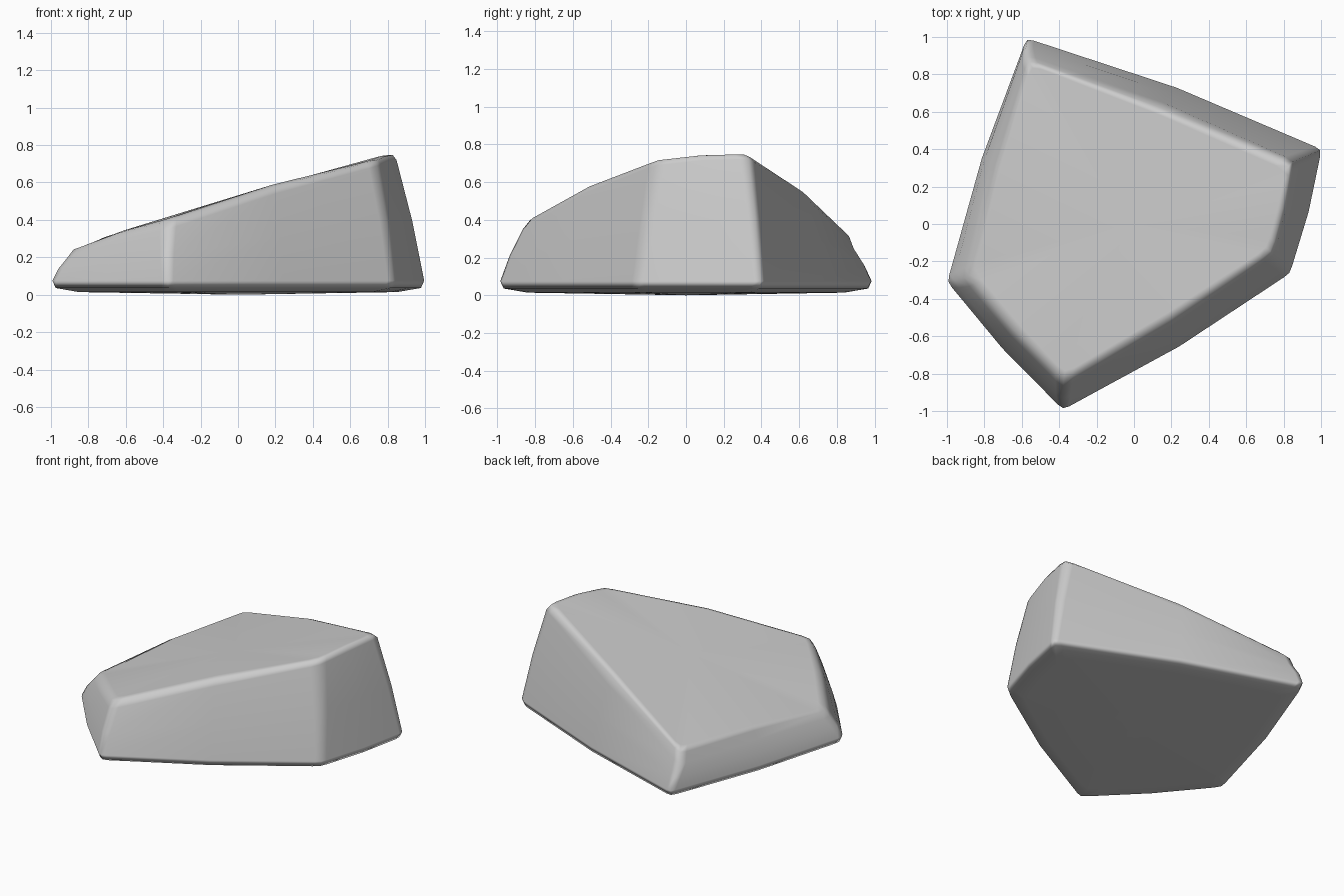
import bpy, bmesh
from mathutils import Vector

cube = bpy.data.objects.get("Cube")
if cube:
    bpy.data.objects.remove(cube, do_unlink=True)

# Five corners of the boulder, counterclockwise, at three levels
BASE = [(-1.0, -0.31, 0), (-0.38, -0.995, 0), (0.835, -0.265, 0), (1.005, 0.4, 0), (-0.575, 0.995, 0)]
LOWER = [(-0.92, -0.29, 0.2), (-0.38, -0.88, 0.35), (0.75, -0.17, 0.69), (0.86, 0.34, 0.725), (-0.58, 0.91, 0.23)]
UPPER = [(-0.85, -0.26, 0.25), (-0.37, -0.8, 0.41), (0.71, -0.13, 0.72), (0.81, 0.29, 0.75), (-0.55, 0.85, 0.33)]


def ring(corners, scale=1.0, lift=0.0, chamfer=0.04, bulge=0.02, arch=0.0):
    """Softened pentagon: rounded corners and slightly bowed sides."""
    pts = [Vector((x * scale, y * scale, z + lift)) for x, y, z in corners]
    out = []
    for i, p in enumerate(pts):
        before, after = pts[i - 1], pts[(i + 1) % len(pts)]
        to_prev, to_next = (before - p).normalized(), (after - p).normalized()
        side = after - p
        outward = Vector((side.y, -side.x, 0)) * bulge
        middle = (p + after) / 2 + outward + Vector((0, 0, side.length * arch))
        out += [p + to_prev * chamfer, p + (to_prev + to_next) * chamfer * 0.2,
                p + to_next * chamfer, middle]
    return out


def between(a, b, t):
    return [p.lerp(q, t) for p, q in zip(a, b)]


# Stack the rings from the underside to the top
rim = ring(BASE, lift=0.075)
shoulder = ring(LOWER, chamfer=0.06, bulge=0.018, arch=0.014)
crown = ring(UPPER, chamfer=0.06, bulge=0.01, arch=0.016)
wall = between(rim, shoulder, 0.5)
wall = [p + Vector((p.x, p.y, 0)).normalized() * 0.01 for p in wall]
rings = [
    ring(BASE, scale=0.87, lift=0.014, chamfer=0.1),
    ring(BASE, scale=0.985, lift=0.036, chamfer=0.05),
    rim, wall, shoulder,
    between(shoulder, crown, 0.55),
    crown,
]
# Push the middle of the shoulder bevel out so it reads as a soft curve
rings[5] = [p + Vector((p.x * 0.01, p.y * 0.01, 0.012)) for p in rings[5]]

bm = bmesh.new()
loops = [[bm.verts.new(p) for p in r] for r in rings]
count = len(loops[0])
for low, high in zip(loops, loops[1:]):
    for i in range(count):
        j = (i + 1) % count
        bm.faces.new((low[i], low[j], high[j], high[i]))

# Close the underside and the sloping top
for loop, centre in ((loops[0], (0, 0, 0)), (loops[-1], (-0.02, 0, 0.525))):
    hub = bm.verts.new(centre)
    for i in range(count):
        bm.faces.new((loop[i], loop[(i + 1) % count], hub))
bmesh.ops.recalc_face_normals(bm, faces=bm.faces[:])
for face in bm.faces:
    face.smooth = True

mesh = bpy.data.meshes.new("boulder")
bm.to_mesh(mesh)
bm.free()
boulder = bpy.data.objects.new("boulder", mesh)
bpy.context.collection.objects.link(boulder)

# Keep the broad faces flat while the narrow bevels carry the shading
weighted = boulder.modifiers.new("Flat faces", "WEIGHTED_NORMAL")
weighted.weight = 80

stone = bpy.data.materials.new("stone grey")
stone.use_nodes = True
colour = (0.6, 0.6, 0.6, 1)
stone.diffuse_color = colour
stone.node_tree.nodes["Principled BSDF"].inputs["Base Color"].default_value = colour
mesh.materials.append(stone)
